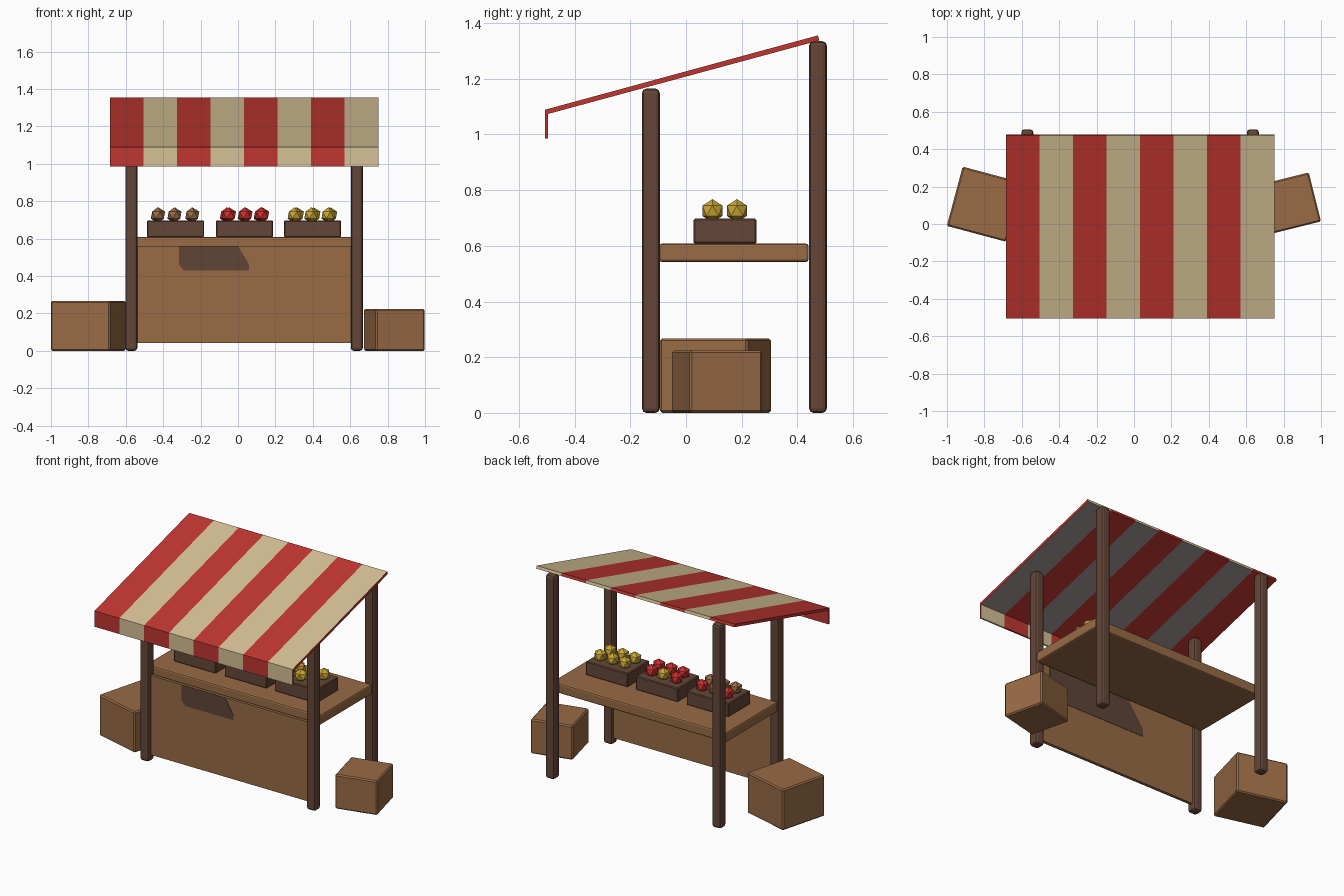
import bpy, bmesh, math, random
from mathutils import Matrix

if "Cube" in bpy.data.objects:
    bpy.data.objects.remove(bpy.data.objects["Cube"])

random.seed(4)
CX = 0.0325  # the stall body sits slightly right of centre


def material(name, rgb):
    m = bpy.data.materials.new(name)
    lin = [((c / 255 + 0.055) / 1.055) ** 2.4 for c in rgb]
    m.diffuse_color = (*lin, 1)
    m.use_nodes = True
    m.node_tree.nodes["Principled BSDF"].inputs["Base Color"].default_value = m.diffuse_color
    return m


TAN = material("tan wood", (152, 107, 69))
DARK = material("dark wood", (100, 70, 55))
RED = material("red cloth", (192, 54, 48))
CREAM = material("cream cloth", (214, 193, 150))
GREY = material("grey cloth underside", (160, 150, 148))
PATCH = material("dark patch", (96, 69, 56))
APPLE = material("red fruit", (205, 48, 46))
YELLOW = material("yellow fruit", (203, 168, 52))


def finish(name, bm, mats):
    mesh = bpy.data.meshes.new(name)
    bmesh.ops.recalc_face_normals(bm, faces=bm.faces)
    bm.to_mesh(mesh)
    bm.free()
    ob = bpy.data.objects.new(name, mesh)
    bpy.context.collection.objects.link(ob)
    for m in mats:
        mesh.materials.append(m)
    return ob


def box(name, center, size, mat, bevel=0.0, segments=1, turn=0.0):
    bm = bmesh.new()
    bmesh.ops.create_cube(bm, size=1, matrix=Matrix.Diagonal((*size, 1)))
    if bevel:
        bmesh.ops.bevel(bm, geom=bm.edges[:], offset=bevel, segments=segments,
                        profile=0.5, affect='EDGES')
    ob = finish(name, bm, [mat])
    ob.location = center
    ob.rotation_euler.z = math.radians(turn)
    return ob


# Four posts, the back pair taller
for side, x in (("left", CX - 0.603), ("right", CX + 0.603)):
    box(f"front_post_{side}", (x, -0.126, 0.5825), (0.064, 0.064, 1.165), DARK, 0.016, 2)
    box(f"back_post_{side}", (x, 0.474, 0.6675), (0.064, 0.064, 1.335), DARK, 0.016, 2)

# Counter slab and front panel
box("counter", (CX, 0.172, 0.575), (1.26, 0.537, 0.066), TAN, 0.01, 2)
box("front_panel", (CX, -0.122, 0.302), (1.2, 0.02, 0.52), TAN)


# Dark patches on both sides of the panel
def patch(name, points, y):
    bm = bmesh.new()
    face = bm.faces.new([bm.verts.new((x, y, z)) for x, z in points])
    ext = bmesh.ops.extrude_face_region(bm, geom=[face])
    bmesh.ops.translate(bm, vec=(0, 0.003, 0),
                        verts=[v for v in ext["geom"] if isinstance(v, bmesh.types.BMVert)])
    finish(name, bm, [PATCH])


outline = [(-0.315, 0.56), (0.0, 0.56), (0.06, 0.46), (0.06, 0.43), (-0.29, 0.43), (-0.315, 0.46)]
patch("panel_patch_front", outline, -0.134)
patch("panel_patch_back", [(0.55 - (x + 0.315) * 1.9, 0.56 - (0.56 - z) * 1.6)
                           for x, z in outline], -0.113)

# Striped canopy with hanging valance: one side profile swept across eight stripes
profile = [(0.474, 1.356), (-0.506, 1.089), (-0.506, 0.985), (-0.495, 0.985),
           (-0.495, 1.074), (0.479, 1.338)]
STRIPES, WIDTH = 8, 1.435
bm = bmesh.new()
rings = [[bm.verts.new((CX - WIDTH / 2 + WIDTH * i / STRIPES, y, z)) for y, z in profile]
         for i in range(STRIPES + 1)]
n = len(profile)
for i in range(STRIPES):
    for j in range(n):
        k = (j + 1) % n
        f = bm.faces.new((rings[i][j], rings[i][k], rings[i + 1][k], rings[i + 1][j]))
        f.material_index = i % 2
        if i % 2 and j == 4:      # underside of the cream stripes
            f.material_index = 2
for ring in (rings[0], rings[-1]):  # red ends
    bm.faces.new(ring)
finish("canopy", bm, [RED, CREAM, GREY])

# Large crates on the ground beside the stall
box("crate_left", (-0.80, 0.106, 0.134), (0.328, 0.328, 0.268), TAN, 0.008, 1, -15)
box("crate_right", (0.836, 0.112, 0.1125), (0.27, 0.27, 0.225), TAN, 0.008, 1, 14)

# Trays, each with two rows of three faceted fruits
trays = {
    "left": (-0.333, [TAN, TAN, TAN], [APPLE, TAN, APPLE]),
    "middle": (0.035, [APPLE, APPLE, APPLE], [APPLE, YELLOW, APPLE]),
    "right": (0.398, [YELLOW] * 3, [YELLOW] * 3),
}
for name, (tx, front, back) in trays.items():
    box(f"tray_{name}", (tx, 0.14, 0.653), (0.305, 0.225, 0.09), DARK, 0.005)
    for row, (y, mats) in enumerate(((0.095, front), (0.183, back))):
        for col, mat in enumerate(mats):
            bm = bmesh.new()
            bmesh.ops.create_icosphere(bm, subdivisions=1, radius=0.042)
            ob = finish(f"fruit_{name}_{row}_{col}", bm, [mat])
            ob.location = (tx + (col - 1) * 0.09 + random.uniform(-0.008, 0.008), y, 0.726)
